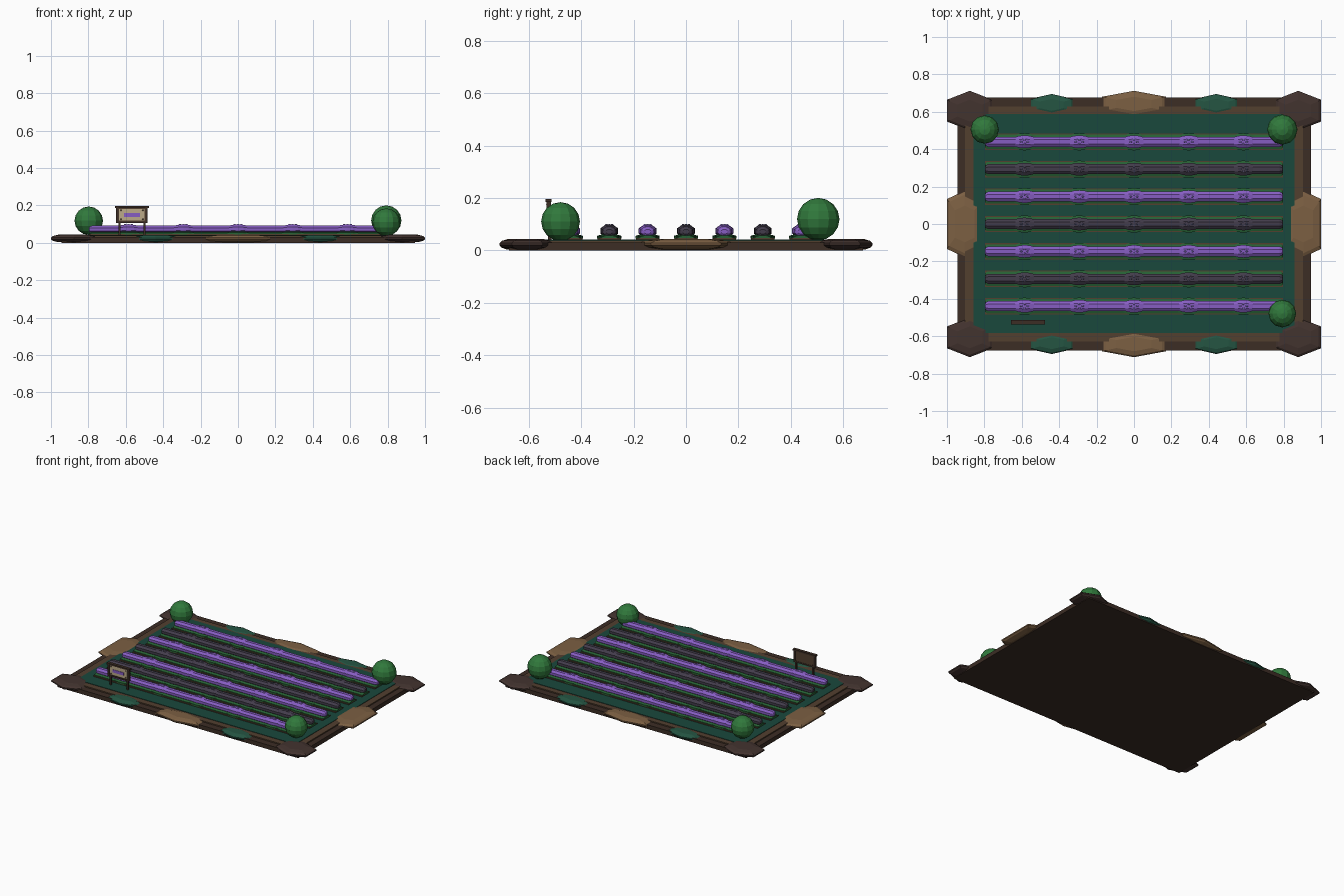
import bpy, bmesh, math
from mathutils import Matrix, Vector

if "Cube" in bpy.data.objects:
    bpy.data.objects.remove(bpy.data.objects["Cube"])

def mat(name, *rgb):
    m = bpy.data.materials.new(name)
    m.diffuse_color = (*rgb, 1)
    m.use_nodes = True
    m.node_tree.nodes["Principled BSDF"].inputs["Base Color"].default_value = m.diffuse_color
    return m

EARTH = mat("dark_earth", .045, .026, .018)
WOOD = mat("wood", .085, .05, .028)
STONE = mat("dark_stone", .055, .033, .028)
TAN = mat("tan_stone", .20, .115, .055)
MOSS = mat("moss", .018, .09, .055)
BED = mat("bed_green", .01, .065, .045)
LEAF = mat("leaf", .02, .12, .035)
BUSH = mat("bush", .03, .19, .045)
PURPLE = mat("purple", .24, .11, .54)
BLACK = mat("charcoal", .055, .045, .07)
LILAC = mat("lilac", .26, .2, .62)
SLATE = mat("slate", .13, .12, .22)
CREAM = mat("cream", .5, .4, .25)

def finish(name, bm, m):
    bmesh.ops.recalc_face_normals(bm, faces=bm.faces)
    me = bpy.data.meshes.new(name)
    bm.to_mesh(me)
    bm.free()
    me.materials.append(m)
    ob = bpy.data.objects.new(name, me)
    bpy.context.collection.objects.link(ob)
    return ob

def box(name, x0, x1, y0, y1, z0, z1, m):
    bm = bmesh.new()
    c = ((x0 + x1) / 2, (y0 + y1) / 2, (z0 + z1) / 2)
    s = Matrix.Diagonal((x1 - x0, y1 - y0, z1 - z0, 1))
    bmesh.ops.create_cube(bm, size=1, matrix=Matrix.Translation(c) @ s)
    return finish(name, bm, m)

def loft(name, rings, m):
    """Skin a list of equal-length point rings and cap both ends."""
    bm = bmesh.new()
    rows = [[bm.verts.new(p) for p in r] for r in rings]
    n = len(rows[0])
    for a, b in zip(rows, rows[1:]):
        for i in range(n):
            j = (i + 1) % n
            bm.faces.new((a[i], a[j], b[j], b[i]))
    bm.faces.new(rows[0])
    bm.faces.new(rows[-1])
    return finish(name, bm, m)

def ball(name, c, r, m, seg=12, rings=8):
    bm = bmesh.new()
    mtx = Matrix.Translation(c) @ Matrix.Diagonal((*r, 1))
    bmesh.ops.create_uvsphere(bm, u_segments=seg, v_segments=rings, radius=1, matrix=mtx)
    return finish(name, bm, m)

def rock(name, x, y, hw, hy, m, side=.55, z0=.003, z1=.044):
    # flat six-sided stone, widest at mid height
    hexa = [(0, 1), (1, side), (1, -side), (0, -1), (-1, -side), (-1, side)]
    zm, h = (z0 + z1) / 2, (z1 - z0) / 2
    prof = [(.6, -1), (.9, -.6), (1, -.2), (1, .2), (.88, .65), (.55, 1)]
    return loft(name, [[(x + px * hw * s, y + py * hy * s, zm + t * h)
                        for px, py in hexa] for s, t in prof], m)

def along_x(name, y, z, stations, ry, rz, m, n=8):
    # rounded bar running in x; stations are (x, radius factor)
    angs = [2 * math.pi * (i + .5) / n for i in range(n)]
    return loft(name, [[(x, y + ry * k * math.cos(a), z + rz * k * math.sin(a))
                        for a in angs] for x, k in stations], m)

# base slab, border beams and planting bed
box("base_slab", -.945, .945, -.675, .675, 0, .03, EARTH)
for s in (-1, 1):
    y0, y1 = sorted((s * .58, s * .627))
    box("long_border", -.9, .9, y0, y1, .028, .038, WOOD)
    x0, x1 = sorted((s * .85, s * .903))
    box("short_border", x0, x1, -.58, .58, .028, .038, WOOD)
box("planting_bed", -.857, .857, -.583, .587, .028, .041, BED)

# edge stones
for sx in (-1, 1):
    rock("side_stone", sx * .905, 0, .095, .178, TAN, .75)
    for sy in (-1, 1):
        rock("corner_stone", sx * .878, sy * .606, .122, .106, STONE)
        rock("mossy_stone", sx * .44, sy * .637, .117, .058, MOSS, z1=.041)
for sy in (-1, 1):
    rock("middle_stone", 0, sy * .642, .17, .07, TAN, z1=.043)

# crop rows
L = .797
for i in range(-3, 4):
    y = i * .1465
    crop, bloom = (PURPLE, LILAC) if i % 2 else (BLACK, SLATE)
    box("row_soil", -L, L, y - .044, y + .044, .038, .047, WOOD)
    along_x("row_leaves", y, .046, [(-L, .8), (-L + .01, 1), (L - .01, 1), (L, .8)],
            .041, .014, LEAF)
    along_x("row_crop", y, .071, [(-L, .45), (-L + .006, .8), (-L + .018, 1),
                                  (L - .018, 1), (L - .006, .8), (L, .45)],
            .029, .022, crop)
    for k in range(-2, 3):
        x = k * .2925
        arc = [math.pi * (t / 8 - .5) for t in range(1, 8)]
        along_x("crop_tuft", y, .074, [(x + .075 * math.sin(a), math.cos(a)) for a in arc],
                .037, .026, crop)
        along_x("tuft_leaves", y, .05, [(x + .08 * math.sin(a), math.cos(a)) for a in arc],
                .05, .014, LEAF)
        for dx, dy in ((.018, 0), (-.018, 0), (0, .011), (0, -.011)):
            ball("small_bloom", (x + dx, y + dy, .097), (.008, .005, .004), bloom, 6, 4)

# round bushes
for x, y, z, r in ((-.798, .505, .118, .076), (.793, .505, .119, .081), (.793, -.479, .11, .074)):
    ball("bush", (x, y, z), (r, r, r), BUSH)

# sign on two posts
cx = -.567
for s in (-1, 1):
    px = cx + s * .067
    box("sign_post", px - .006, px + .006, -.526, -.514, .035, .12, EARTH)
    fx = cx + s * .078
    box("sign_frame_side", fx - .006, fx + .006, -.533, -.516, .107, .19, EARTH)
box("sign_board", cx - .08, cx + .08, -.527, -.518, .108, .19, WOOD)
box("sign_frame_top", cx - .09, cx + .09, -.536, -.514, .185, .196, EARTH)
box("sign_frame_bottom", cx - .084, cx + .084, -.533, -.516, .105, .115, EARTH)
box("sign_panel", cx - .068, cx + .068, -.53, -.526, .118, .182, CREAM)
box("sign_stripe", cx - .043, cx + .043, -.533, -.529, .138, .158, PURPLE)
for sx in (-1, 1):
    for sz in (-1, 1):
        ball("sign_stud", (cx + sx * .058, -.53, .15 + sz * .024), (.004,) * 3, WOOD, 6, 4)
